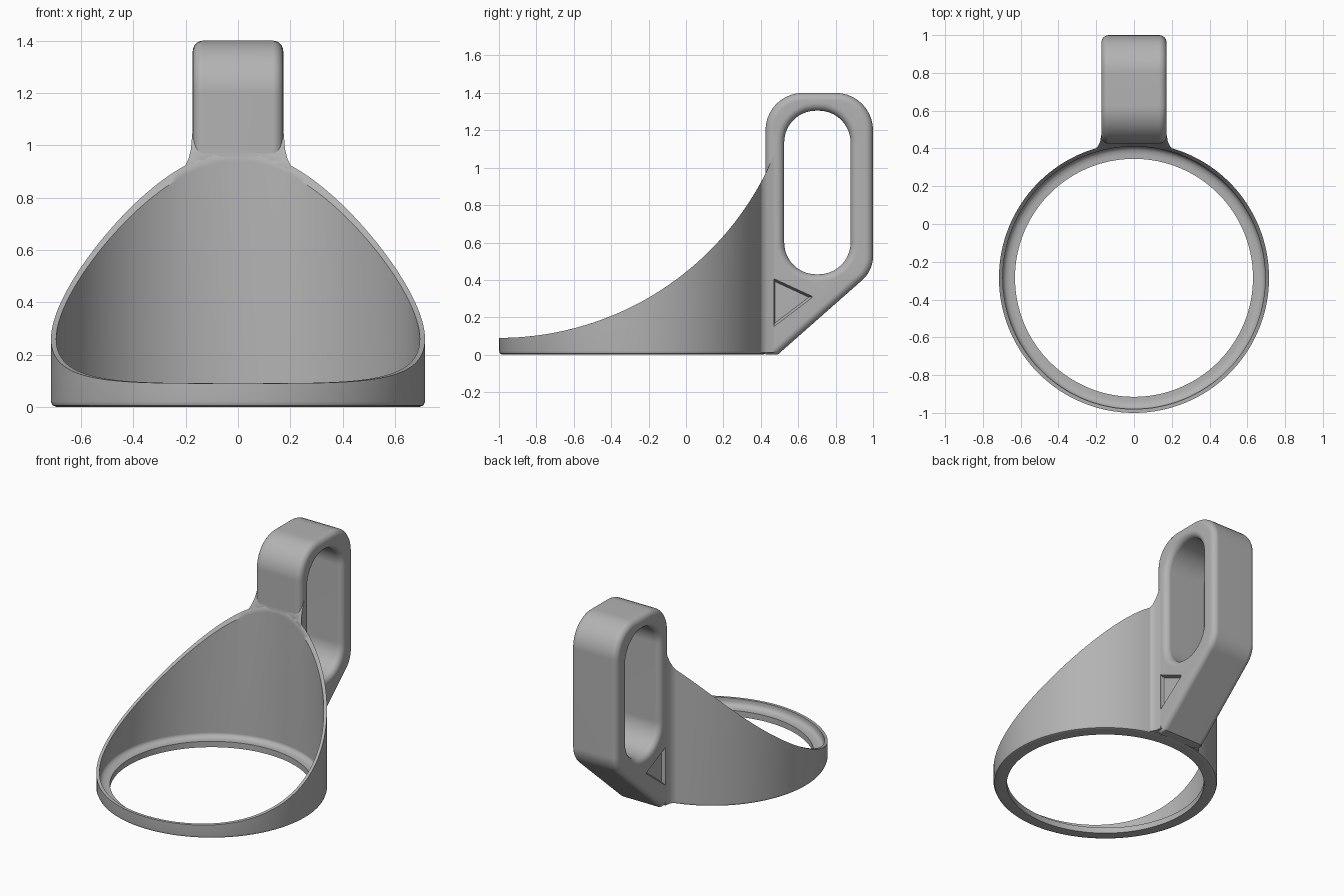
import bpy, bmesh, math
from mathutils import Vector

if "Cube" in bpy.data.objects:
    bpy.data.objects.remove(bpy.data.objects["Cube"], do_unlink=True)

grey = bpy.data.materials.new("plain grey")
grey.use_nodes = True
grey.diffuse_color = (0.45, 0.45, 0.45, 1)
grey.node_tree.nodes["Principled BSDF"].inputs["Base Color"].default_value = (0.45, 0.45, 0.45, 1)

CENTRE_Y, OUTER, WALL = -0.285, 0.715, 0.695
HALF, ROUND = 0.173, 0.04


def rim(y):
    """Height of the scooped rim: a circular arc rising to the back."""
    r = 1.595
    return 0.09 + r - math.sqrt(r * r - (y + 1) ** 2)


def finish(bm, name):
    bmesh.ops.recalc_face_normals(bm, faces=bm.faces)
    me = bpy.data.meshes.new(name)
    bm.to_mesh(me)
    bm.free()
    ob = bpy.data.objects.new(name, me)
    bpy.context.collection.objects.link(ob)
    me.materials.append(grey)
    bpy.ops.object.select_all(action='DESELECT')
    bpy.context.view_layer.objects.active = ob
    ob.select_set(True)
    bpy.ops.object.shade_smooth_by_angle(angle=math.radians(35))
    ob.modifiers.new("even_normals", 'WEIGHTED_NORMAL').keep_sharp = True
    return ob


def bridge(bm, a, b):
    n = len(a)
    for i in range(n):
        j = (i + 1) % n
        bm.faces.new((a[i], a[j], b[j], b[i]))


def rounded(corners, steps=10):
    """Counter-clockwise polygon with arcs at corners given as (y, z, radius)."""
    out, n = [], len(corners)
    for i, (y, z, r) in enumerate(corners):
        p = Vector((y, z))
        if r == 0:
            out.append(p)
            continue
        u = (Vector(corners[i - 1][:2]) - p).normalized()
        v = (Vector(corners[(i + 1) % n][:2]) - p).normalized()
        half = u.angle(v) / 2
        c = p + (u + v).normalized() * r / math.sin(half)
        start = p + u * r / math.tan(half) - c
        turn = math.pi - 2 * half
        for k in range(steps + 1):
            t = turn * k / steps
            out.append(c + Vector((start.x * math.cos(t) - start.y * math.sin(t),
                                   start.x * math.sin(t) + start.y * math.cos(t))))
    return out


def inset(loop, d):
    """Move a counter-clockwise loop inwards by d."""
    out, n = [], len(loop)
    for i, p in enumerate(loop):
        e = (p - loop[i - 1]).normalized()
        f = (loop[(i + 1) % n] - p).normalized()
        m, k = Vector((-e.y, e.x)), Vector((-f.y, f.x))
        out.append(p + (m + k) * d / (1 + m.dot(k)))
    return out


# Scooped cup: swept wall with a narrow inner lip at the base
bm = bmesh.new()
profile = [(0.63, 0.0), (0.695, 0.0), (0.709, 0.006), (OUTER, 0.02), (OUTER, None),
           (WALL, None), (WALL, 0.07), (0.689, 0.055), (0.675, 0.044), (0.655, 0.04), (0.63, 0.04)]
SEG = 128
rings = []
for i in range(SEG):
    a = 2 * math.pi * i / SEG
    ring = []
    for r, z in profile:
        y = CENTRE_Y + r * math.sin(a)
        ring.append(bm.verts.new((r * math.cos(a), y, rim(y) if z is None else z)))
    rings.append(ring)
for i in range(SEG):
    bridge(bm, rings[i], rings[(i + 1) % SEG])
finish(bm, "scooped_cup")

# Handle: rounded loop with a slot and a triangular pocket on each side
outline = rounded([(0.425, 0, 0), (0.49, 0, 0), (1.0, 0.45, 0.17), (1.0, 1.4, 0.2), (0.425, 1.4, 0.2)])
slot = rounded([(0.525, 0.43, 0.17), (0.88, 0.43, 0.17), (0.88, 1.305, 0.17), (0.525, 1.305, 0.17)])
pocket = rounded([(0.463, 0.145, 0.006), (0.68, 0.31, 0.006), (0.463, 0.41, 0.006)], 3)

bm = bmesh.new()


def layer(loop, x):
    return [bm.verts.new((x, p.x, p.y)) for p in loop]


STEPS = 6
quarter = [math.pi / 2 * k / STEPS for k in range(STEPS + 1)]
sections = [(HALF - ROUND * (1 - math.sin(t)), ROUND * (1 - math.cos(t))) for t in quarter]
sections = [(-x, d) for x, d in reversed(sections)] + sections
outer_layers = [layer(inset(outline, d), x) for x, d in sections]
slot_layers = [layer(inset(slot, -d), x) for x, d in sections]
for layers in (outer_layers, slot_layers):
    for a, b in zip(layers, layers[1:]):
        bridge(bm, a, b)
for side, end in ((-1, 0), (1, -1)):
    mouth = layer(pocket, side * HALF)
    floor = layer(inset(pocket, 0.012), side * (HALF - 0.025))
    bridge(bm, mouth, floor)
    bm.faces.new(floor)
    edges = []
    for loop in (outer_layers[end], slot_layers[end], mouth):
        edges += [bm.edges.get((loop[i - 1], loop[i])) for i in range(len(loop))]
    bmesh.ops.triangle_fill(bm, edges=edges, use_beauty=True, normal=(side, 0, 0))
finish(bm, "handle")

# Filleted web blending the handle into the cup wall
bm = bmesh.new()
half_web = [(0.225, 0.385), (0.205, 0.398), (0.19, 0.413), (0.18, 0.433), (HALF, 0.47)]
front = [(x, CENTRE_Y + math.sqrt(0.705 ** 2 - x * x)) for x in (-0.2, -0.13, -0.06, 0.06, 0.13, 0.2)]
web = front + half_web + [(-x, y) for x, y in reversed(half_web)]
low = [bm.verts.new((x, y, 0.012)) for x, y in web]
high = [bm.verts.new((x, y, rim(y))) for x, y in web]
bridge(bm, low, high)
for loop in (low, high):
    edges = [bm.edges.get((loop[i - 1], loop[i])) for i in range(len(loop))]
    bmesh.ops.triangle_fill(bm, edges=edges, use_beauty=True, normal=(0, 0, 1))
finish(bm, "handle_web")
